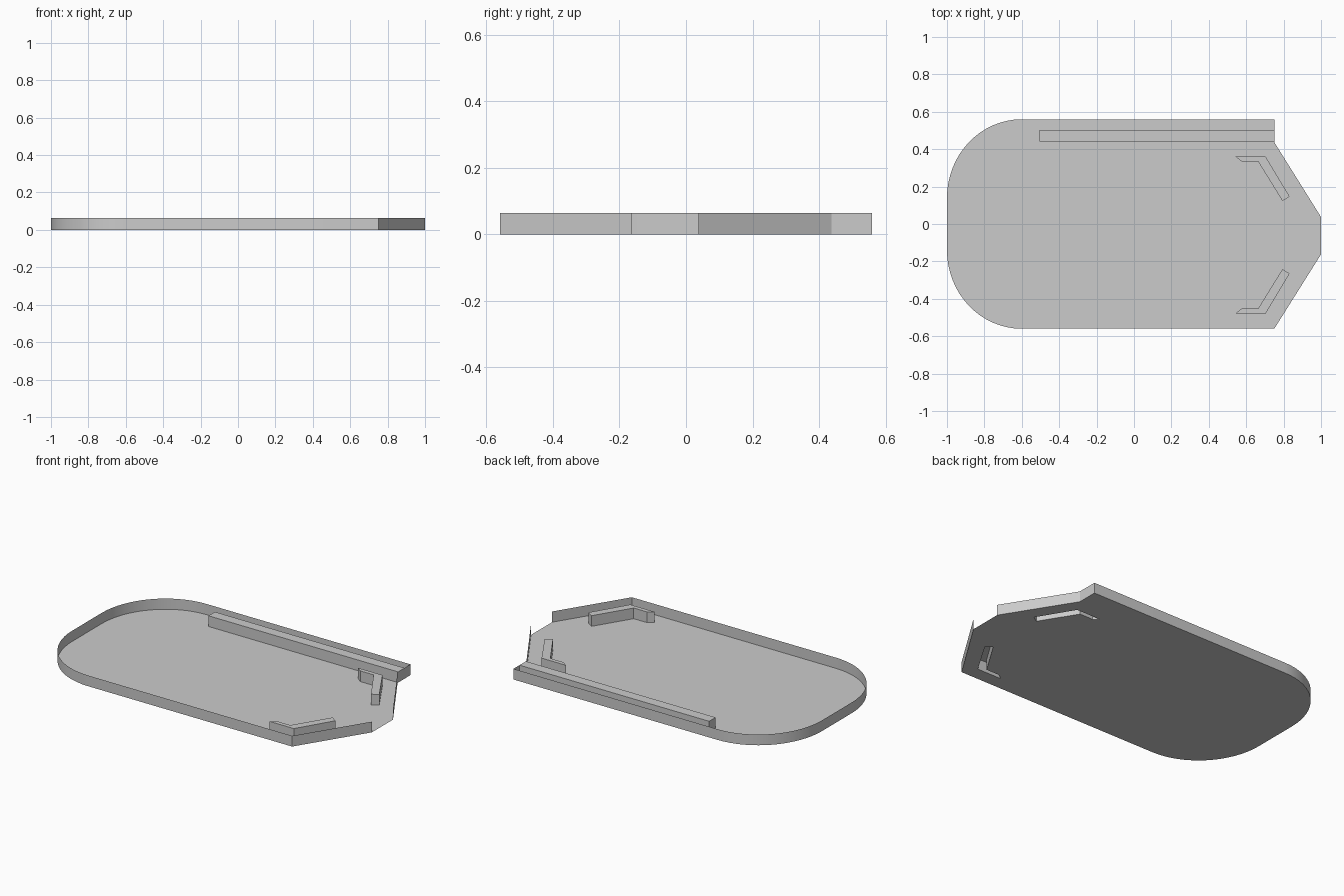
import bpy, bmesh, math
from mathutils import Vector

if "Cube" in bpy.data.objects:
    bpy.data.objects.remove(bpy.data.objects["Cube"])

H = 0.064  # wall height


def ring(bm, pts, z):
    return [bm.verts.new((x, y, z)) for x, y in pts]


def finish(name, bm, smooth=False):
    me = bpy.data.meshes.new(name)
    bm.to_mesh(me)
    bm.free()
    ob = bpy.data.objects.new(name, me)
    bpy.context.collection.objects.link(ob)
    if smooth:
        bpy.ops.object.select_all(action='DESELECT')
        ob.select_set(True)
        bpy.context.view_layer.objects.active = ob
        bpy.ops.object.shade_smooth_by_angle(angle=math.radians(25))
    return ob


def prism(name, pts):
    """Capped, open-bottomed prism standing on the floor."""
    bm = bmesh.new()
    lo, hi = ring(bm, pts, 0), ring(bm, pts, H)
    n = len(pts)
    for i in range(n):
        j = (i + 1) % n
        bm.faces.new((lo[i], lo[j], hi[j], hi[i]))
    bm.faces.new(hi)
    return finish(name, bm)


def corner(cx, cy, rx, ry, a0, steps=16):
    return [(cx + rx * math.cos(a0 + math.pi / 2 * i / steps),
             cy + ry * math.sin(a0 + math.pi / 2 * i / steps)) for i in range(steps + 1)]


# Outline, counter-clockwise, starting and ending at the open drain
outline = [(1, 0.037), (0.75, 0.437), (0.75, 0.56)]
outline += corner(-0.6, 0.14, 0.4, 0.42, math.pi / 2)
outline += corner(-0.6, -0.14, 0.4, 0.42, math.pi)
outline += [(0.75, -0.56), (1, -0.162)]

# Bent bumpers, mirrored about the drain's centre line
upper = [(0.543, 0.36), (0.575, 0.335), (0.663, 0.335),
         (0.794, 0.123), (0.832, 0.147), (0.704, 0.36)]
lower = [(x, -0.118 - y) for x, y in reversed(upper)]

# Floor with openings under the bumpers
bm = bmesh.new()
edges = []
for loop in (outline, upper, lower):
    vs = ring(bm, loop, 0)
    edges += [bm.edges.new((vs[i], vs[(i + 1) % len(vs)])) for i in range(len(vs))]
bmesh.ops.triangle_fill(bm, use_beauty=True, use_dissolve=False,
                        edges=edges, normal=Vector((0, 0, 1)))
for f in bm.faces:
    f.normal_update()
    if f.normal.z < 0:
        f.normal_flip()
finish("floor", bm)

# Thin rim wall, left open at the drain
bm = bmesh.new()
lo, hi = ring(bm, outline, 0), ring(bm, outline, H)
for i in range(len(outline) - 1):
    bm.faces.new((lo[i], lo[i + 1], hi[i + 1], hi[i]))
finish("rim_wall", bm, smooth=True)

# Bumpers and launch lane divider
prism("upper_bumper", upper)
prism("lower_bumper", lower)
prism("lane_divider", [(-0.505, 0.442), (0.75, 0.442), (0.75, 0.503), (-0.505, 0.503)])
